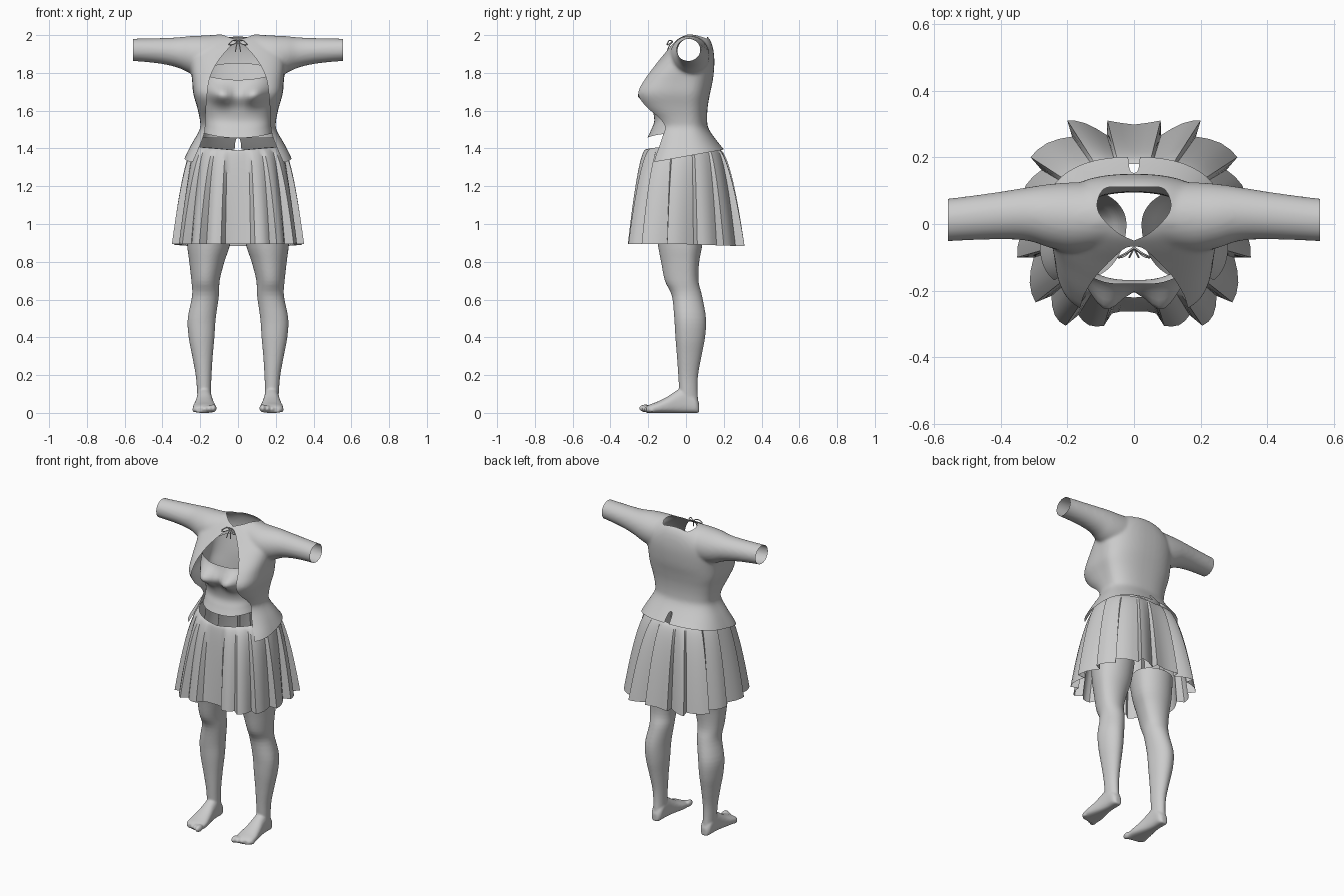
import bpy, bmesh, math
from mathutils import Vector, Matrix

if "Cube" in bpy.data.objects:
    bpy.data.objects.remove(bpy.data.objects["Cube"])

GREY = bpy.data.materials.new("light grey")
GREY.use_nodes = True
GREY.diffuse_color = (0.6, 0.6, 0.6, 1)
GREY.node_tree.nodes["Principled BSDF"].inputs["Base Color"].default_value = (0.6, 0.6, 0.6, 1)


def spline(rows, steps):
    """Catmull-Rom through rows of numbers."""
    out = []
    for i in range(len(rows) - 1):
        quad = [rows[max(i - 1, 0)], rows[i], rows[i + 1], rows[min(i + 2, len(rows) - 1)]]
        for k in range(steps):
            t = k / steps
            out.append(tuple(b + t / 2 * (c - a + t * (2 * a - 5 * b + 4 * c - d + t * (3 * (b - c) + d - a)))
                             for a, b, c, d in zip(*quad)))
    return out + [tuple(rows[-1])]


def oval(w, front, back, nf=2, nb=2, count=48):
    """Squarish ring in the plane, with its own front and back depth."""
    pts = []
    for i in range(count):
        c, s = math.cos(math.tau * i / count), math.sin(math.tau * i / count)
        n, depth = (nb, back) if s > 0 else (nf, -front)
        pts.append((w * math.copysign(abs(c) ** (2 / n), c), depth * math.copysign(abs(s) ** (2 / n), s)))
    return pts


def loft(bm, rings, cap=True):
    vs = [[bm.verts.new(p) for p in r] for r in rings]
    n = len(vs[0])
    faces = [bm.faces.new((a[i], a[(i + 1) % n], b[(i + 1) % n], b[i]))
             for a, b in zip(vs, vs[1:]) for i in range(n)]
    if cap:
        faces += [bm.faces.new(vs[0][::-1]), bm.faces.new(vs[-1])]
    bmesh.ops.recalc_face_normals(bm, faces=faces)


def finish(bm, name, angle=50):
    me = bpy.data.meshes.new(name)
    bm.to_mesh(me)
    bm.free()
    me.materials.append(GREY)
    me.shade_smooth()
    me.set_sharp_from_angle(angle=math.radians(angle))
    ob = bpy.data.objects.new(name, me)
    bpy.context.collection.objects.link(ob)
    return ob


def fuse(bm, name, voxel, smooth, cutters=()):
    """Blend overlapping solids, cut openings, return an open shell as bmesh."""
    ob = finish(bm, name)
    ob.data.materials.append(GREY)
    mod = ob.modifiers.new("blend", "REMESH")
    mod.mode, mod.voxel_size = "VOXEL", voxel
    mod = ob.modifiers.new("relax", "SMOOTH")
    mod.factor, mod.iterations = 0.5, smooth
    for c in cutters:
        mod = ob.modifiers.new("cut", "BOOLEAN")
        mod.operation, mod.solver, mod.object = "DIFFERENCE", "EXACT", c
    dg = bpy.context.evaluated_depsgraph_get()
    out = bmesh.new()
    out.from_mesh(ob.evaluated_get(dg).to_mesh())
    bmesh.ops.delete(out, geom=[f for f in out.faces if f.material_index == 1], context="FACES")
    for o in [ob, *cutters]:
        bpy.data.objects.remove(o)
    return out


def trim(bm, point, normal):
    bmesh.ops.bisect_plane(bm, geom=bm.verts[:] + bm.edges[:] + bm.faces[:], plane_co=point,
                           plane_no=normal, clear_outer=True)


def cutter(half, place, lo, hi):
    """Mirrored outline pushed between two depths."""
    pts = spline(half, 5)
    ring = pts + [(-x, v) for x, v in pts[::-1] if x > 1e-5]
    bm = bmesh.new()
    loft(bm, [[place(x, v, d) for x, v in ring] for d in (lo, hi)])
    for f in bm.faces:
        f.material_index = 1
    ob = finish(bm, "opening cutter")
    ob.data.materials.append(GREY)
    for p in ob.data.polygons:
        p.material_index = 1
    ob.hide_render = True
    return ob


# Legs with feet and toes
LEG = [(1.08, .145, .13, -.17, .11), (.9, .155, .115, -.15, .088), (.8, .165, .093, -.132, .07),
       (.7, .172, .075, -.112, .066), (.62, .172, .071, -.075, .085), (.5, .192, .074, -.062, .106),
       (.4, .193, .068, -.056, .101), (.3, .188, .054, -.048, .082), (.2, .182, .042, -.041, .064),
       (.12, .18, .037, -.036, .061), (.05, .178, .036, -.03, .066)]
FOOT = [(.07, .178, .018, .05), (.05, .178, .034, .09), (0, .178, .038, .14), (-.05, .178, .043, .118),
        (-.1, .178, .052, .085), (-.15, .178, .061, .06), (-.19, .178, .06, .045), (-.21, .172, .05, .034)]
for side, label in ((1, "left_leg"), (-1, "right_leg")):
    bm = bmesh.new()
    loft(bm, [[(side * (xc + x), y, z) for x, y in oval(w, yf, yb)] for z, xc, w, yf, yb in spline(LEG, 4)])
    loft(bm, [[(side * (xc + x), y, h / 2 + z) for x, z in oval(w, -h / 2, h / 2, 3, 2.2)]
              for y, xc, w, h in spline(FOOT, 4)])
    for i in range(5):
        r = .021 - .0022 * i
        where = Matrix.Translation((side * (.131 + .025 * i), -.215 + .009 * i, r + .003))
        bmesh.ops.create_uvsphere(bm, u_segments=16, v_segments=10, radius=r,
                                  matrix=where @ Matrix.Diagonal((.85, 1.6, 1, 1)))
    leg = fuse(bm, label, .006, 4)
    trim(leg, (0, 0, 1.02), (0, 0, 1))
    finish(leg, label)

# Pleated skirt: each panel starts at a tip, drifts inward and tucks under the next tip
TIPS = [(.09, -.305), (.205, -.305), (.295, -.235), (.35, -.1), (.34, .06), (.31, .2), (.2, .31), (.08, .31)]
half = [Vector((0, -.262)), Vector((.04, -.262))]
tips = [Vector(t) for t in TIPS]
for i, tip in enumerate(tips):
    tuck = Matrix.Rotation(math.radians(-2.5), 2) @ tip * .87
    if i:
        for k in (.25, .5, .75):
            p = tips[i - 1].lerp(tuck, k)
            half.append(p * (1 + .05 * math.sin(math.pi * k)))
    half += [tuck, tip]
half += [Vector((.04, .303)), Vector((0, .298))]
hem = half + [Vector((-p.x, p.y)) for p in half[-2:0:-1]]


def skirt_point(p, t):
    a = math.atan2(p.x, -p.y)
    depth = .22 if p.y < 0 else .18
    r = 1 / math.hypot(math.sin(a) / .235, math.cos(a) / depth)
    waist = Vector((math.sin(a), -math.cos(a))) * r
    q = waist.lerp(p, t ** .55)
    top = 1.39 + .02 * abs(math.sin(a))
    return (q.x, q.y, top + (.893 - .035 * max(p.y, 0) - top) * t)


bm = bmesh.new()
loft(bm, [[skirt_point(p, (k / 20) ** 1.5) for p in hem] for k in range(21)], cap=False)
finish(bm, "pleated_skirt", 40)

# Strapless top
TOP = [(1.455, .185, -.205, .1), (1.5, .18, -.185, .1), (1.55, .183, -.168, .095), (1.62, .195, -.178, .095),
       (1.69, .21, -.195, .1), (1.775, .205, -.178, .118)]
bm = bmesh.new()
rings = []
for z, w, yf, yb in spline(TOP, 6):
    t = (z - 1.455) / .32
    ring = []
    for x, y in oval(w, yf, yb, 2.6, 2.2, 72):
        bump = math.exp(-((abs(x) - .085) / .058) ** 2 - ((z - 1.685) / .052) ** 2)
        lift = .07 * t * max(y, 0) / .12 + (.02 * (x / .16) ** 2 - .012 * t if y < 0 else .008 * t)
        ring.append((x, y - (.068 * bump if y < 0 else 0), z + lift))
    rings.append(ring)
loft(bm, rings, cap=False)
finish(bm, "strapless_top", 70)

# Jacket: torso and sleeves blended, then opened at the front, neck, back vent, hem and cuffs
BODY = [(1.25, .325, -.24, .32, 3.2), (1.35, .283, -.2, .24, 3.4), (1.42, .248, -.178, .18, 3),
        (1.5, .203, -.172, .122, 2.6), (1.55, .202, -.188, .112, 2.8), (1.62, .217, -.247, .115, 3.4),
        (1.69, .237, -.274, .127, 3.7), (1.76, .243, -.238, .142, 3.4), (1.84, .25, -.172, .15, 2.8),
        (1.9, .245, -.118, .148, 2.5), (1.95, .2, -.074, .138, 2.3), (1.985, .15, -.035, .12, 2.2),
        (2.004, .11, .01, .095, 2)]
SLEEVE = [(.08, .025, .1, 1.89, .114), (.18, .02, .105, 1.889, .109), (.25, .024, .096, 1.896, .099),
          (.32, .03, .08, 1.908, .08), (.42, .024, .07, 1.917, .067), (.56, .012, .064, 1.922, .059),
          (.62, .01, .064, 1.922, .059)]
bm = bmesh.new()
loft(bm, [[(x, y, z) for x, y in oval(w, yf, yb, n, 2.4)] for z, w, yf, yb, n in spline(BODY, 4)])
for side in (1, -1):
    loft(bm, [[(side * x, yc + y, zc + z) for y, z in oval(ry, -rz, rz)]
              for x, yc, ry, zc, rz in spline(SLEEVE, 4)])
FRONT = [(0, 1.957), (.035, 1.945), (.1, 1.87), (.135, 1.81), (.157, 1.74), (.17, 1.6), (.175, 1.5),
         (.2, 1.42), (.265, 1.27)]
NECK = [(0, -.05), (.05, -.025), (.1, .025), (.11, .065), (.09, .105), (.05, .111), (0, .111)]
VENT = [(0, 1.455), (.013, 1.44), (.02, 1.36), (.025, 1.25)]
upright = lambda x, z, y: (x, y, z)
flat = lambda x, y, z: (x, y, z)
cuts = [cutter(FRONT, upright, -.6, -.03), cutter(NECK, flat, 1.93, 2.2), cutter(VENT, upright, .06, .6)]
jacket = fuse(bm, "open_jacket", .009, 8, cuts)
trim(jacket, (0, -.14, 1.333), (0, .18, -1))
for side in (1, -1):
    trim(jacket, (side * .557, 0, 0), (side, 0, 0))
finish(jacket, "open_jacket", 60)

# Neck tie: two loops and two tails
cu = bpy.data.curves.new("neck_tie", "CURVE")
cu.dimensions, cu.bevel_depth, cu.bevel_resolution = "3D", .0028, 2
LOOP = [(0, -.07, 1.966), (.025, -.088, 1.972), (.048, -.1, 1.952), (.028, -.095, 1.95), (0, -.07, 1.966)]
TAIL = [(0, -.07, 1.966), (.008, -.088, 1.945), (.014, -.1, 1.912)]
for path in (LOOP, TAIL):
    for side in (1, -1):
        pts = spline(path, 6)
        sp = cu.splines.new("POLY")
        sp.points.add(len(pts) - 1)
        for p, (x, y, z) in zip(sp.points, pts):
            p.co = (side * x, y, z, 1)
cu.materials.append(GREY)
bpy.context.collection.objects.link(bpy.data.objects.new("neck_tie", cu))
